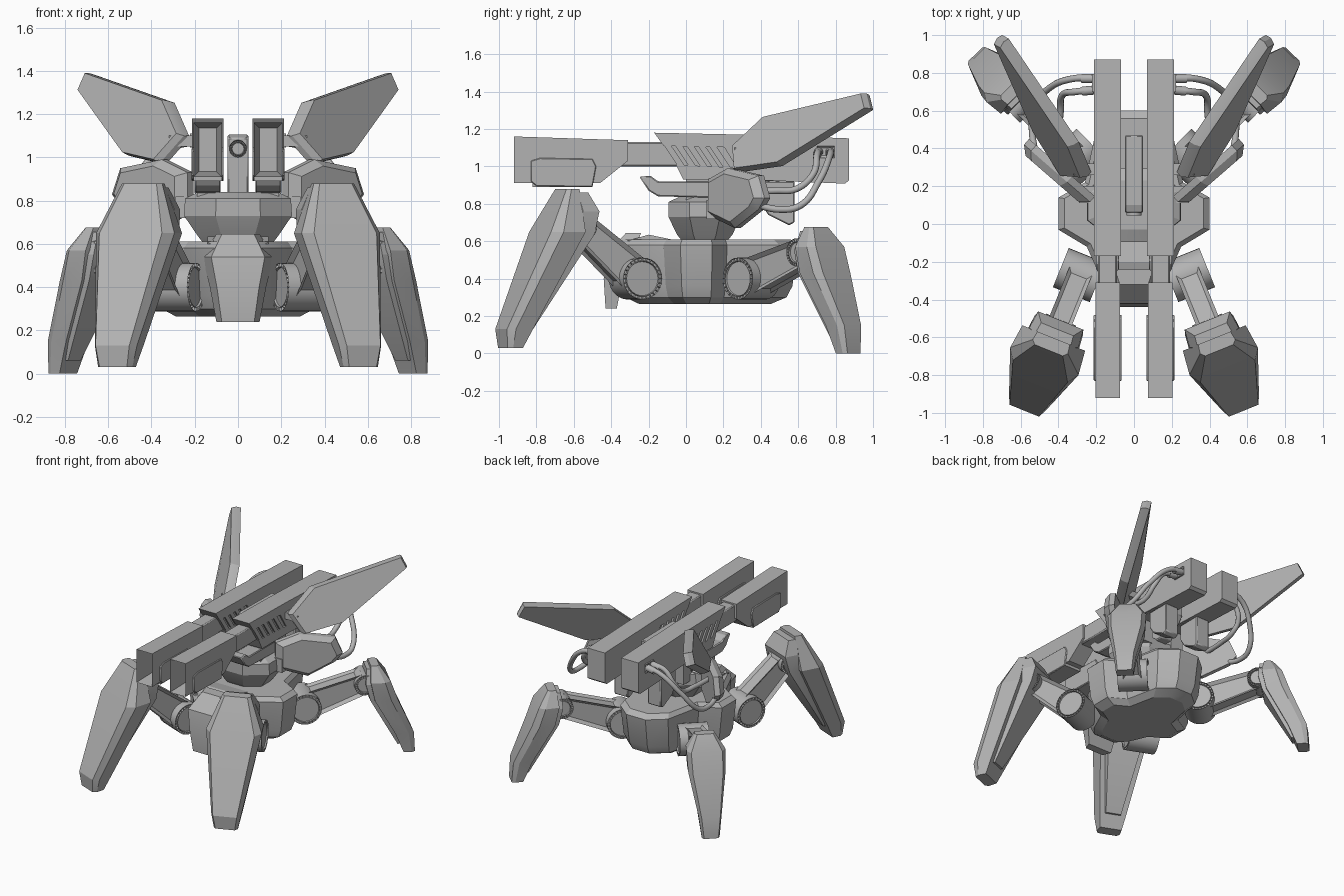
import bpy, bmesh, math
from mathutils import Vector as V, Matrix

if "Cube" in bpy.data.objects:
    bpy.data.objects.remove(bpy.data.objects["Cube"])

grey = bpy.data.materials.new("armour grey")
grey.diffuse_color = (0.45, 0.45, 0.45, 1)
grey.use_nodes = True
grey.node_tree.nodes["Principled BSDF"].inputs["Base Color"].default_value = grey.diffuse_color


def finish(name, bm, mirror=True, bevel=0.0):
    bmesh.ops.recalc_face_normals(bm, faces=bm.faces)
    me = bpy.data.meshes.new(name)
    bm.to_mesh(me)
    bm.free()
    me.materials.append(grey)
    ob = bpy.data.objects.new(name, me)
    bpy.context.collection.objects.link(ob)
    if bevel:
        m = ob.modifiers.new("bevel", 'BEVEL')
        m.width, m.segments, m.limit_method = bevel, 1, 'ANGLE'
    if mirror:
        ob.modifiers.new("mirror", 'MIRROR')
    return ob


def inset(bm, direction, thick, depth):
    bmesh.ops.recalc_face_normals(bm, faces=bm.faces)
    fs = [f for f in bm.faces if f.normal.dot(direction) > 0.95]
    bmesh.ops.inset_individual(bm, faces=fs, thickness=thick, depth=-depth, use_even_offset=True)


def loft(name, rings, mirror=True, bevel=0.0, insets=()):
    bm = bmesh.new()
    vs = [[bm.verts.new(p) for p in r] for r in rings]
    n = len(vs[0])
    for a, b in zip(vs, vs[1:]):
        for i in range(n):
            bm.faces.new((a[i], a[(i + 1) % n], b[(i + 1) % n], b[i]))
    bm.faces.new(vs[0])
    bm.faces.new(vs[-1])
    for d, t, h in insets:
        inset(bm, V(d), t, h)
    return finish(name, bm, mirror, bevel)


def prism(name, pts, x0, x1, **kw):
    """Side profile in y,z pulled from x0 to x1."""
    return loft(name, [[(x, y, z) for y, z in pts] for x in (x0, x1)], **kw)


def rect(y0, y1, z0, z1):
    return [(y0, z0), (y1, z0), (y1, z1), (y0, z1)]


def drum(name, centre, axis, r, half, rim=0.018, mirror=True):
    bm = bmesh.new()
    mat = Matrix.Translation(centre) @ axis.to_track_quat('Z', 'Y').to_matrix().to_4x4()
    bmesh.ops.create_cone(bm, cap_ends=True, segments=28, radius1=r, radius2=r, depth=2 * half, matrix=mat)
    for d in (axis, -axis):
        inset(bm, d, rim, 0)
        inset(bm, d, .003, 0.01)
    return finish(name, bm, mirror)


# Hull: notched plan outline stacked at several heights
plan = [(.1, -.38), (.17, -.3), (.25, -.12), (.4, -.03), (.4, .14), (.26, .22), (.2, .5), (.08, .6)]
plan += [(-x, y) for x, y in reversed(plan)]
loft("hull", [[(x * k, .08 + (y - .08) * k, z) for x, y in plan]
              for z, k in ((.265, .72), (.3, .88), (.36, .94), (.58, 1), (.61, .92))], mirror=False)


# Front plate hanging from the hull
def band(hw, y0, y1, z):
    return [(-hw, y1, z), (-hw * .75, y0, z), (hw * .75, y0, z), (hw, y1, z)]


loft("front_plate", [band(.1, -.43, -.37, .24), band(.13, -.44, -.34, .4),
                     band(.165, -.42, -.28, .54), band(.1, -.32, -.24, .645)], mirror=False)
prism("hull_deck_ridge", [(-.32, .6), (-.08, .6), (-.08, .61), (-.2, .635)], 0, .14)

# Turret: flattened octagon bowl on a neck
oct8 = [(math.cos(a), math.sin(a)) for a in [math.pi / 8 + i * math.pi / 4 for i in range(8)]]
loft("turret", [[(rx * c, .1 + ry * s, z) for c, s in oct8]
                for z, rx, ry in ((.6, .17, .13), (.635, .2, .16), (.73, .27, .21), (.81, .265, .21), (.84, .2, .14))],
     mirror=False)

# Sensor post between the guns
prism("sensor_post", [(.06, 1.09), (.1, 1.105), (.47, 1.1), (.47, .95), (.35, .8), (.06, .8)], -.048, .048,
      mirror=False, bevel=.006)
drum("sensor_lens", V((0, .07, 1.04)), V((0, 1, 0)), .04, .025, .01, mirror=False)

# Guns
prism("gun_muzzle", [(-.92, 1.16), (-.47, 1.145), (-.31, 1.14), (-.31, 1.03), (-.46, .91), (-.92, .91)],
      .075, .205, insets=[((0, -1, 0), .024, .2)])
for x0, x1 in ((.066, .08), (.2, .214)):
    prism("gun_muzzle_side_plate", [(-.83, 1.03), (-.78, 1.045), (-.5, 1.04), (-.48, 1.0), (-.5, .89), (-.8, .895),
                                    (-.83, .92)], x0, x1, bevel=.004)
prism("gun_muzzle_keel", rect(-.82, -.5, .89, .915), .075, .205)
prism("gun_barrel", rect(-.4, .0, 1.0, 1.13), .09, .19, bevel=.008)
prism("gun_breech", [(-.12, 1.165), (.3, 1.165), (.5, 1.16), (.5, .92), (.3, .925), (-.01, .94)], .08, .2)
prism("gun_rear_block", [(.3, 1.17), (.872, 1.15), (.872, .925), (.85, .908), (.3, .93)], .068, .212)
# Slotted side panels: two rails with slanted bars
prism("vent_top_rail", [(-.17, 1.18), (.3, 1.17), (.3, 1.1), (-.12, 1.11)], .068, .212)
prism("vent_bottom_rail", [(-.055, 1.01), (.3, .99), (.3, .93), (-.015, .93)], .068, .212)
for i in range(5):
    y = -.12 + i * .06
    prism("vent_bar", [(y, 1.115), (y + .038, 1.115), (y + .125, .985), (y + .087, .985)], .068, .212)
prism("vent_rear_panel", [(.2, 1.11), (.3, 1.11), (.3, .98), (.28, .98)], .068, .212)
prism("gun_under_plate", [(-.25, .945), (-.19, .95), (-.15, .92), (.22, .92), (.22, .83), (-.15, .84), (-.2, .87)],
      .08, .2, bevel=.006)
prism("gun_cradle", rect(.0, .3, .76, .94), .085, .19)
prism("gun_counterweight", [(.4, .92), (.58, .92), (.58, .7), (.55, .685), (.44, .74), (.4, .8)],
      .085, .195, bevel=.006)
prism("hose_port", rect(.7, .795, 1.045, 1.11), .2, .222, insets=[((1, 0, 0), .012, .01)])


# Wings: slanted plates with a peg to the gun
def plate(name, pts, off, shrink):
    pts = [V(p) for p in pts]
    c = sum(pts, V()) / len(pts)
    o = V(off)
    return loft(name, [[c + (p - c) * shrink + o for p in pts], pts, [p - o for p in pts]])


plate("wing", [(.25, .25, 1.1), (.32, .42, 1.26), (.69, .965, 1.39), (.725, .985, 1.31),
               (.51, .5, 1.01), (.36, .26, .975)], (.027, -.016, .008), .96)
prism("wing_peg", rect(.26, .32, 1.05, 1.1), .2, .32)

# Side pods: faceted plates pointing out and back
pod = [(-.24, .93), (-.08, .99), (.17, .95), (.22, .83), (.17, .77), (-.02, .67), (-.24, .74)]
plate("side_pod", [(.415 + .76 * s, .275 + .66 * s, z) for s, z in pod], (.026, -.03, 0), .8)
prism("side_pod_mount", rect(.11, .2, .72, .82), .15, .29)

# Hoses from gun rear to pods
hoses = [[(.2, .77, 1.08), (.32, .77, 1.06), (.46, .71, .92), (.53, .61, .79), (.54, .5, .77), (.52, .36, .8)],
         [(.2, .71, 1.08), (.31, .7, 1.06), (.38, .68, .96), (.39, .59, .88), (.4, .48, .87), (.41, .28, .87)]]
for path in hoses:
    for s in (1, -1):
        cu = bpy.data.curves.new("hose", 'CURVE')
        cu.dimensions, cu.bevel_depth, cu.bevel_resolution = '3D', .018, 3
        cu.use_fill_caps = True
        sp = cu.splines.new('BEZIER')
        sp.bezier_points.add(len(path) - 1)
        for bp, (x, y, z) in zip(sp.bezier_points, path):
            bp.co = (s * x, y, z)
            bp.handle_left_type = bp.handle_right_type = 'AUTO'
        cu.materials.append(grey)
        bpy.context.collection.objects.link(bpy.data.objects.new("hose", cu))
    p, q = V(path[0]), V(path[1])
    drum("hose_collar", p.lerp(q, .4), (q - p).normalized(), .024, .03, .005)


# Legs: hip drum, inset arm, knee drum, armour shell and inner calf
def leg(name, hip, d, knee_r, knee_z, shell, calf):
    hip, d = V(hip), V(d).normalized()
    w = V((-d.y, d.x, 0))
    up = V((0, 0, 1))
    knee = hip + d * knee_r + up * (knee_z - hip.z)
    a = (knee - hip).normalized()
    n = w.cross(a)

    def block(part, secs):
        rings = []
        for r0, r1, z, hw in secs:
            rm = r0 * .3 + r1 * .7
            rings.append([V((hip.x, hip.y, z)) + d * r + w * k * hw for k, r in
                          ((-.8, r1), (.8, r1), (1, rm), (.92, r0), (-.92, r0), (-1, rm))])
        loft(name + part, rings)

    drum(name + "_hip", hip, w, .112, .105)
    drum(name + "_knee", knee, w, .075, .085)
    loft(name + "_arm", [[p + w * i * .064 + n * j * h for i, j in ((-1, -1), (1, -1), (1, 1), (-1, 1))]
                         for p, h in ((hip + a * .02, .1), (knee, .075))],
         insets=[(w, .022, .02), (-w, .022, .02), (n, .02, .015), (-n, .02, .015)])
    block("_shell", shell)
    block("_calf", calf)


leg("front_leg", (.29, -.27, .4), (.375, -.927, 0), .33, .68,
    [(.36, .43, .88, .10), (.36, .55, .65, .195), (.63, .775, .13, .105), (.68, .765, .03, .085)],
    [(.31, .4, .86, .1), (.26, .4, .76, .14), (.29, .45, .64, .15), (.62, .7, .12, .06)])
leg("rear_leg", (.3, .35, .4), (.7, .71, 0), .42, .54,
    [(.46, .52, .675, .07), (.45, .59, .57, .135), (.48, .64, .43, .13), (.63, .76, .15, .08), (.69, .77, 0, .062)],
    [(.43, .5, .655, .07), (.42, .54, .55, .11), (.45, .56, .43, .11), (.65, .72, .06, .045)])

# Smooth the round parts, keep edges sharp
for ob in bpy.context.collection.objects:
    if ob.type == 'MESH':
        ob.select_set(True)
        bpy.context.view_layer.objects.active = ob
bpy.ops.object.shade_smooth_by_angle(angle=math.radians(20))
